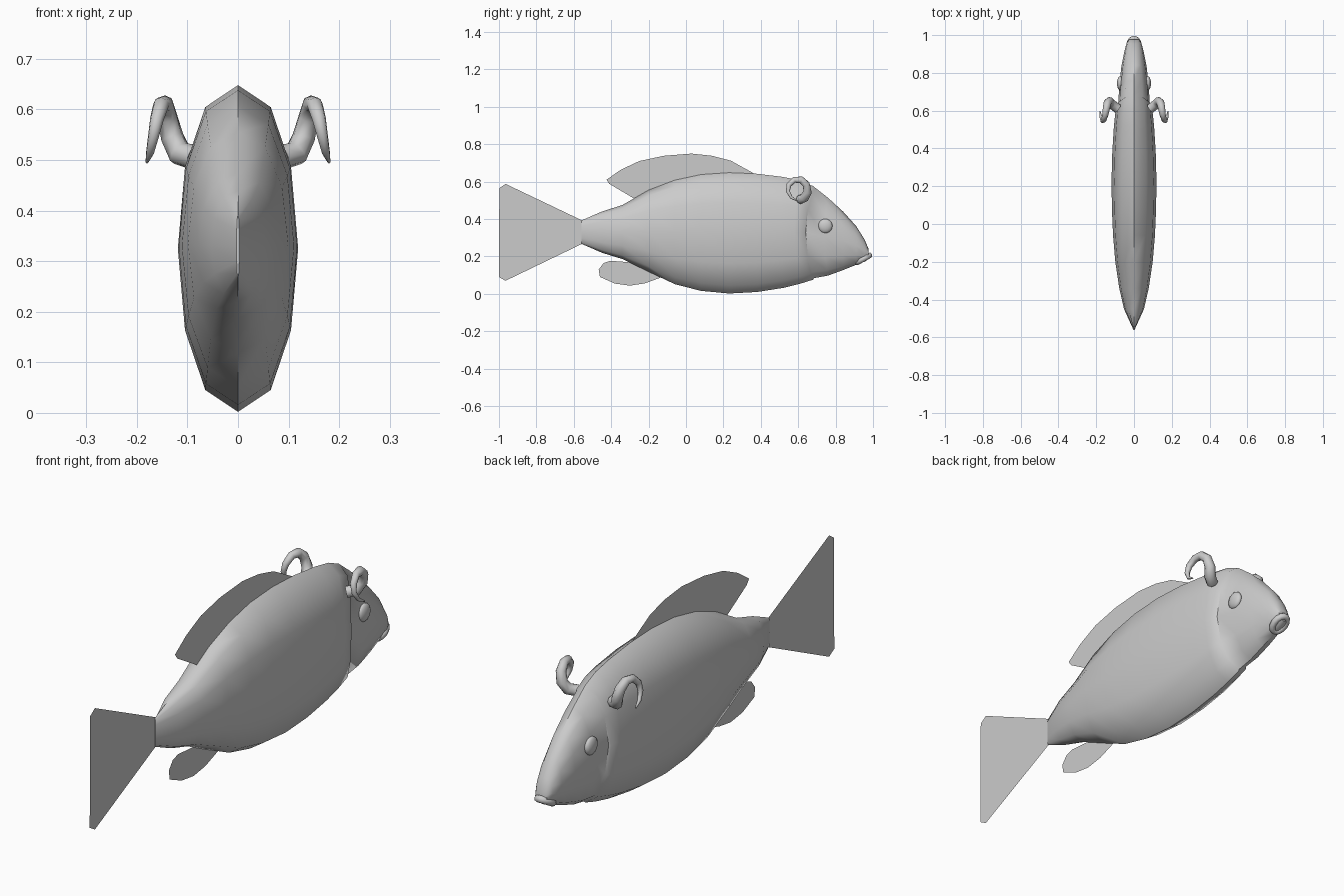
import bpy, bmesh, math
from mathutils import Vector

if "Cube" in bpy.data.objects:
    bpy.data.objects.remove(bpy.data.objects["Cube"])


def finish(name, bm, smooth=True):
    bmesh.ops.recalc_face_normals(bm, faces=bm.faces)
    me = bpy.data.meshes.new(name)
    bm.to_mesh(me)
    bm.free()
    ob = bpy.data.objects.new(name, me)
    bpy.context.collection.objects.link(ob)
    if smooth:
        bpy.ops.object.select_all(action='DESELECT')
        ob.select_set(True)
        bpy.context.view_layer.objects.active = ob
        bpy.ops.object.shade_smooth_by_angle(angle=math.radians(50))
    return ob


# Lofted body: (y, top z, bottom z, half width, backward bow of the ring)
N = 12
stations = [
    (-0.56, 0.392, 0.268, 0.003, 0), (-0.45, 0.440, 0.220, 0.053, 0),
    (-0.34, 0.475, 0.186, 0.078, 0), (-0.20, 0.555, 0.118, 0.099, 0),
    (-0.06, 0.608, 0.052, 0.111, 0), (0.08, 0.638, 0.016, 0.117, 0),
    (0.23, 0.648, 0.002, 0.119, 0), (0.38, 0.642, 0.010, 0.115, 0),
    (0.52, 0.625, 0.032, 0.107, 0.01), (0.61, 0.607, 0.054, 0.100, 0.03),
    (0.68, 0.576, 0.076, 0.091, 0.045),
    # small step at the gill edge, then the head
    (0.685, 0.572, 0.084, 0.083, 0.045),
    (0.76, 0.513, 0.098, 0.078, 0.02), (0.84, 0.440, 0.127, 0.066, 0),
    (0.91, 0.362, 0.155, 0.052, 0), (0.955, 0.290, 0.172, 0.040, 0),
    (0.977, 0.238, 0.186, 0.028, 0),
]
bm = bmesh.new()
rings = []
for y, top, bot, w, bow in stations:
    ring = []
    for i in range(N):
        a = 2 * math.pi * i / N
        s, c = math.sin(a), math.cos(a)
        x = w * math.copysign(abs(s) ** 0.88, s) if abs(s) > 1e-6 else 0
        ring.append(bm.verts.new((x, y - bow * s * s, (top + bot) / 2 + (top - bot) / 2 * c)))
    rings.append(ring)
for a, b in zip(rings, rings[1:]):
    for i in range(N):
        j = (i + 1) % N
        bm.faces.new((a[i], a[j], b[j], b[i]))
bm.faces.new(rings[0])
bm.faces.new(rings[-1])
finish("body", bm)

# Flat fins drawn as (y, z) outlines in the middle plane
fins = {
    "tail_fin": [(-0.55, 0.39), (-0.965, 0.588), (-0.998, 0.565), (-0.935, 0.33),
                 (-1.0, 0.09), (-0.965, 0.07), (-0.55, 0.27)],
    "back_fin": [(0.37, 0.64), (0.24, 0.712), (0.14, 0.738), (0.03, 0.75), (-0.12, 0.738),
                 (-0.25, 0.71), (-0.35, 0.663), (-0.425, 0.61), (-0.41, 0.588),
                 (-0.27, 0.505), (0.0, 0.60)],
    "belly_fin": [(-0.10, 0.10), (-0.16, 0.085), (-0.22, 0.056), (-0.30, 0.044), (-0.38, 0.055),
                  (-0.46, 0.09), (-0.467, 0.13), (-0.44, 0.165), (-0.405, 0.177), (-0.25, 0.165)],
}
for name, outline in fins.items():
    bm = bmesh.new()
    bm.faces.new([bm.verts.new((0, y, z)) for y, z in outline])
    bmesh.ops.triangulate(bm, faces=bm.faces)
    finish(name, bm, False)

# Lips: a small tilted ring round the mouth
bm = bmesh.new()
loops = []
along = Vector((0, 0.87, 0.49))
normal = Vector((0, -0.49, 0.87))
for i in range(14):
    a = 2 * math.pi * i / 14
    out = Vector((math.cos(a), 0, 0)) + along * math.sin(a)
    mid = Vector((0.027 * math.cos(a), 0.948, 0.187)) + along * 0.04 * math.sin(a)
    loops.append([bm.verts.new(mid + out * 0.014 * math.cos(t) + normal * 0.015 * math.sin(t))
                  for t in [2 * math.pi * k / 8 for k in range(8)]])
for i in range(14):
    p, q = loops[i], loops[(i + 1) % 14]
    for k in range(8):
        bm.faces.new((p[k], p[(k + 1) % 8], q[(k + 1) % 8], q[k]))
finish("lips", bm)

# Horn path with radius, curling back on itself
horn = [(0.085, 0.61, 0.505, 0.025), (0.115, 0.632, 0.513, 0.025), (0.130, 0.650, 0.545, 0.023),
        (0.140, 0.643, 0.585, 0.021), (0.146, 0.615, 0.610, 0.019), (0.152, 0.578, 0.609, 0.016),
        (0.160, 0.550, 0.582, 0.014), (0.167, 0.545, 0.548, 0.011), (0.174, 0.563, 0.515, 0.008),
        (0.180, 0.597, 0.496, 0.003)]
for side, label in ((1, "right"), (-1, "left")):
    bm = bmesh.new()
    pts = [Vector((side * p[0], p[1], p[2])) for p in horn]
    tubes = []
    u = Vector((0, 0, 1))
    for i, p in enumerate(pts):
        t = (pts[min(i + 1, len(pts) - 1)] - pts[max(i - 1, 0)]).normalized()
        u = (u - t * u.dot(t)).normalized()
        v = t.cross(u)
        tubes.append([bm.verts.new(p + horn[i][3] * (u * math.cos(k * math.pi / 4) + v * math.sin(k * math.pi / 4)))
                      for k in range(8)])
    for a, b in zip(tubes, tubes[1:]):
        for k in range(8):
            bm.faces.new((a[k], a[(k + 1) % 8], b[(k + 1) % 8], b[k]))
    bm.faces.new(tubes[0])
    bm.faces.new(tubes[-1])
    finish("horn_" + label, bm)

    # Flattened eye
    bm = bmesh.new()
    bmesh.ops.create_uvsphere(bm, u_segments=16, v_segments=10, radius=0.038)
    bmesh.ops.scale(bm, vec=(0.45, 1, 1), verts=bm.verts)
    bmesh.ops.translate(bm, vec=(side * 0.073, 0.745, 0.363), verts=bm.verts)
    finish("eye_" + label, bm)
